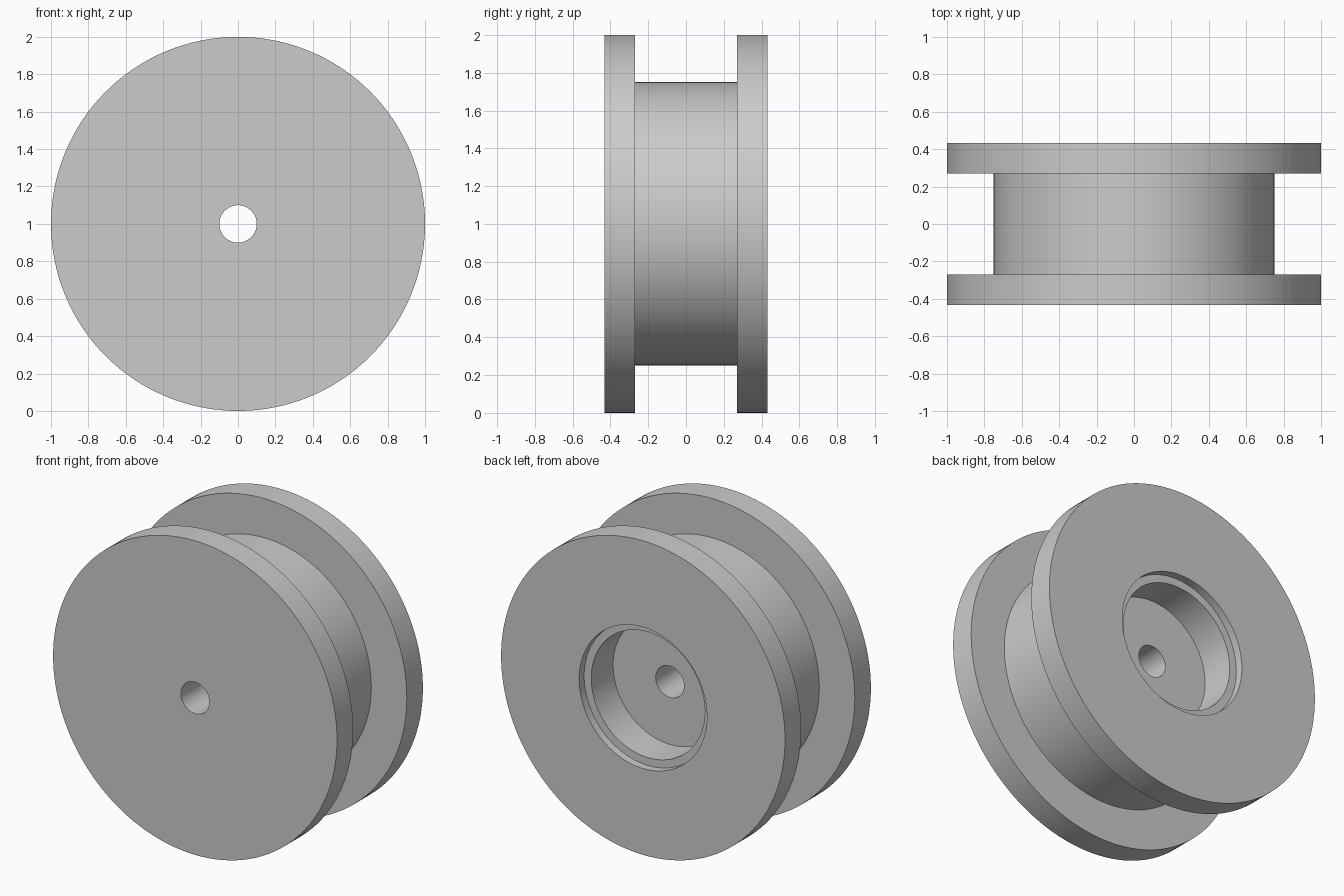
import bpy
import bmesh
import math
from mathutils import Matrix, Vector

default = bpy.data.objects.get("Cube")
if default:
    bpy.data.objects.remove(default, do_unlink=True)

SEGMENTS = 128
HALF = 0.432      # half the wheel's width
GROOVE = 0.27     # half the groove's width
BORE, HUB, RIM = 0.1, 0.75, 1.0
POCKET, LIP = 0.4, 0.45

grey = bpy.data.materials.new("plain_grey")
grey.use_nodes = True
colour = (0.6, 0.6, 0.6, 1)
grey.diffuse_color = colour
grey.node_tree.nodes["Principled BSDF"].inputs["Base Color"].default_value = colour

# Closed cross-section as (radius, y): bore, front face, groove, back face, stepped pocket
profile = [
    (BORE, -HALF), (RIM, -HALF), (RIM, -GROOVE), (HUB, -GROOVE),
    (HUB, GROOVE), (RIM, GROOVE), (RIM, HALF), (LIP, HALF),
    (LIP, HALF - 0.05), (POCKET, HALF - 0.05),
    (POCKET, HALF - 0.27), (BORE, HALF - 0.27),
]

# Revolve the section round the axle
bm = bmesh.new()
verts = [bm.verts.new((r, y, 0)) for r, y in profile]
edges = [bm.edges.new((a, b)) for a, b in zip(verts, verts[1:] + verts[:1])]
bmesh.ops.spin(bm, geom=verts + edges, cent=(0, 0, 0), axis=(0, 1, 0),
               angle=math.tau, steps=SEGMENTS, use_duplicate=False)
bmesh.ops.remove_doubles(bm, verts=bm.verts[:], dist=0.0001)
bmesh.ops.recalc_face_normals(bm, faces=bm.faces[:])
bmesh.ops.transform(bm, matrix=Matrix.Translation(Vector((0, 0, RIM))), verts=bm.verts[:])

mesh = bpy.data.meshes.new("grooved_wheel")
bm.to_mesh(mesh)
bm.free()
mesh.materials.append(grey)
wheel = bpy.data.objects.new("grooved_wheel", mesh)
bpy.context.collection.objects.link(wheel)

# Smooth round walls, crisp rims
bpy.ops.object.select_all(action="DESELECT")
wheel.select_set(True)
bpy.context.view_layer.objects.active = wheel
bpy.ops.object.shade_smooth_by_angle(angle=math.radians(30))
